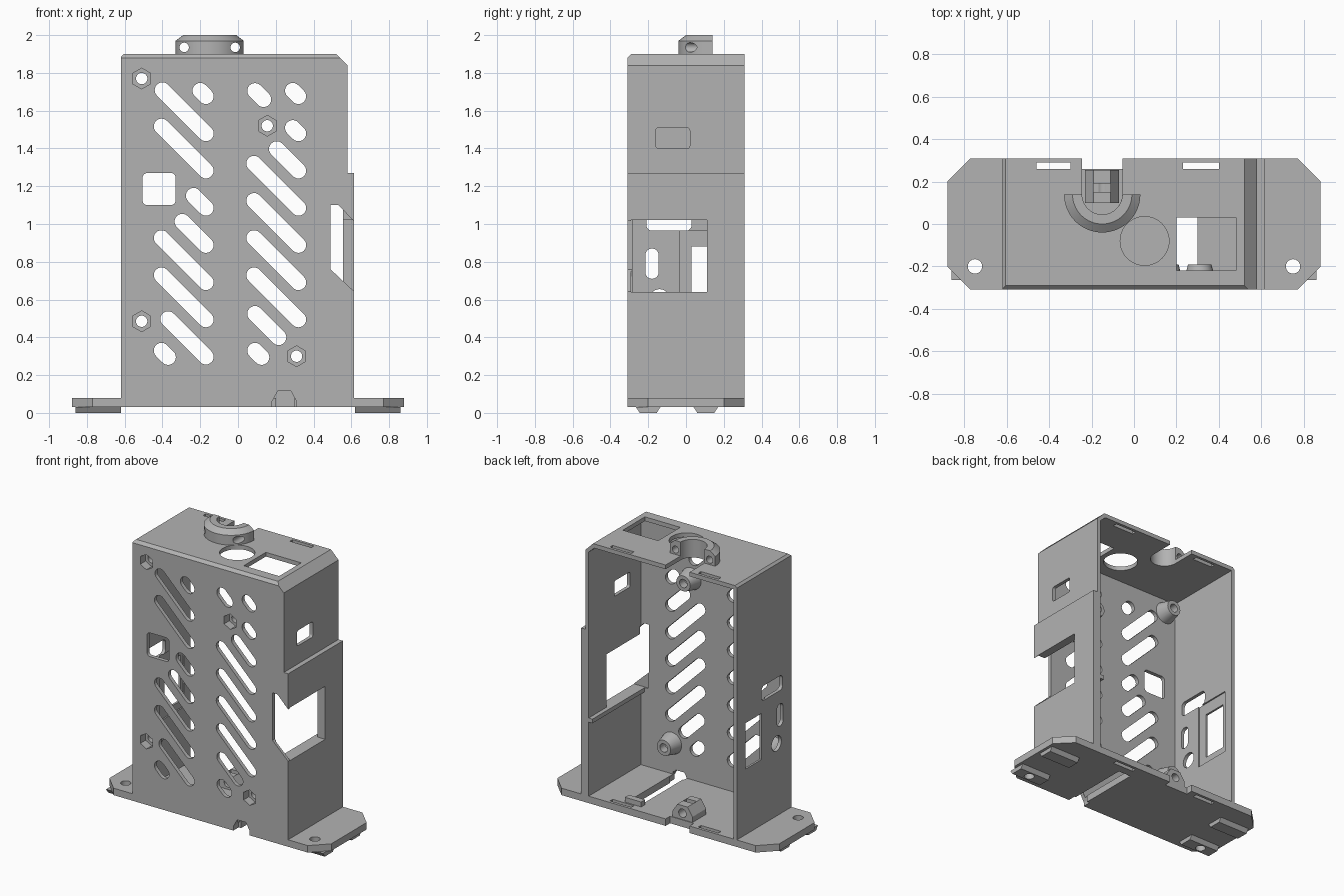
import bpy, bmesh, math
from mathutils import Vector, Matrix

if "Cube" in bpy.data.objects:
    bpy.data.objects.remove(bpy.data.objects["Cube"])

grey = bpy.data.materials.new("light grey plastic")
grey.use_nodes = True
COLOUR = (0.45, 0.45, 0.45, 1)
grey.diffuse_color = COLOUR
grey.node_tree.nodes["Principled BSDF"].inputs["Base Color"].default_value = COLOUR


def finish(name, bm):
    bmesh.ops.recalc_face_normals(bm, faces=bm.faces)
    mesh = bpy.data.meshes.new(name)
    bm.to_mesh(mesh)
    bm.free()
    mesh.materials.append(grey)
    obj = bpy.data.objects.new(name, mesh)
    bpy.context.scene.collection.objects.link(obj)
    return obj


def prism(name, points, axis, lo, hi):
    """Extrude a 2D outline along an axis; the outline uses the other two axes."""
    place = {"x": lambda a, b, c: (c, a, b),
             "y": lambda a, b, c: (a, c, b),
             "z": lambda a, b, c: (a, b, c)}[axis]
    bm = bmesh.new()
    face = bm.faces.new([bm.verts.new(place(a, b, lo)) for a, b in points])
    out = bmesh.ops.extrude_face_region(bm, geom=[face])
    verts = [g for g in out["geom"] if isinstance(g, bmesh.types.BMVert)]
    bmesh.ops.translate(bm, verts=verts, vec=place(0, 0, hi - lo))
    return finish(name, bm)


def rect(a0, a1, b0, b1):
    return [(a0, b0), (a1, b0), (a1, b1), (a0, b1)]


def arc(a, b, r, start, end, n):
    steps = [math.radians(start + (end - start) * i / n) for i in range(n + 1)]
    return [(a + r * math.cos(t), b + r * math.sin(t)) for t in steps]


def circle(a, b, r, n=32, start=0):
    return arc(a, b, r, start, start + 360, n)[:-1]


def rounded(a0, a1, b0, b1, r):
    return (arc(a1 - r, b1 - r, r, 0, 90, 6) + arc(a0 + r, b1 - r, r, 90, 180, 6)
            + arc(a0 + r, b0 + r, r, 180, 270, 6) + arc(a1 - r, b0 + r, r, 270, 360, 6))


def diagonal_slot(a, b, run, r=0.041):
    """Slot ending at (a, b) and rising to the left at 45 degrees."""
    return arc(a, b, r, -135, 45, 12) + arc(a - run, b + run, r, 45, 225, 12)


def boolean(obj, other, operation="DIFFERENCE"):
    mod = obj.modifiers.new("cut", "BOOLEAN")
    mod.operation, mod.solver, mod.object = operation, "EXACT", other
    graph = bpy.context.evaluated_depsgraph_get()
    mesh = bpy.data.meshes.new_from_object(obj.evaluated_get(graph))
    obj.modifiers.clear()
    obj.data = mesh
    bpy.data.objects.remove(other)


def cut(obj, points, axis, lo, hi):
    boolean(obj, prism("cutter", points, axis, lo, hi))


# Open-backed housing
housing = prism("housing", [(-0.62, 0.03), (0.615, 0.03), (0.615, 1.27), (0.58, 1.27),
                            (0.58, 1.84), (0.52, 1.9), (-0.605, 1.9), (-0.62, 1.885)],
                "y", -0.31, 0.31)
cut(housing, [(-0.595, 0.08), (0.555, 0.08), (0.555, 1.83), (0.51, 1.87), (-0.595, 1.87)],
    "y", -0.282, 0.5)
cut(housing, [(-0.35, 1.92), (-0.35, 1.84), (-0.27, 1.92)], "x", -1, 1)

# Stiffening pillars behind the front screws
FRONT = (-0.4, -0.2)
screws = [(-0.51, 1.77), (0.155, 1.52), (-0.51, 0.485), (0.31, 0.3)]
for i, (x, z) in enumerate(screws):
    bm = bmesh.new()
    bmesh.ops.create_cone(bm, cap_ends=True, segments=32, radius1=0.08, radius2=0.055, depth=0.1)
    bmesh.ops.transform(bm, verts=bm.verts, matrix=Matrix.Translation((x, -0.24, z))
                        @ Matrix.Rotation(-math.pi / 2, 4, "X"))
    boolean(housing, finish("screw_pillar", bm), "UNION")
    cut(housing, circle(x, z, 0.055, 6, 30), "y", -0.4, -0.25)
    cut(housing, circle(x, z, 0.03), "y", -0.4, 0)

# Diagonal vents
columns = {-0.17: [0.03, 0.23, 0.235, 0.065, 0.125, 0.235, 0.235, 0.2],
           0.32: [0.03, 0.03, 0.115, 0.235, 0.235, 0.235, 0.235]}
slots = [(x, 1.676 - 0.197 * k, run) for x, runs in columns.items()
         for k, run in enumerate(runs)]
slots += [(0.135, 1.66, 0.045), (0.215, 0.4, 0.125), (0.125, 0.295, 0.035), (-0.37, 0.295, 0.035)]
for slot in slots:
    cut(housing, diagonal_slot(*slot), "y", *FRONT)

# Front openings: square window, side wrap-around window, cable notch
cut(housing, rounded(-0.505, -0.33, 1.1, 1.27, 0.025), "y", *FRONT)
cut(housing, [(0.49, 1.1), (0.53, 1.1), (0.65, 0.98), (0.65, 0.61), (0.49, 0.76)],
    "y", -0.4, -0.27)
cut(housing, [(0.18, 0), (0.31, 0), (0.31, 0.06), (0.28, 0.115), (0.21, 0.115), (0.18, 0.06)],
    "y", -0.4, -0.25)

# Side openings
cut(housing, rect(-0.29, 0.11, 0.64, 1.02), "x", 0.5, 0.7)
cut(housing, rounded(-0.16, 0.02, 1.4, 1.51, 0.015), "x", 0.5, 0.7)
cut(housing, rect(-0.035, 0.24, 0.5, 0.965), "x", -0.605, -0.5)
for outline in (rounded(-0.21, 0.03, 0.965, 1.07, 0.03),
                rounded(-0.215, -0.145, 0.71, 0.87, 0.034),
                circle(-0.14, 0.6, 0.055),
                rect(0.03, 0.21, 0.55, 0.88)):
    cut(housing, outline, "x", -0.7, -0.5)

# Openings in the roof and floor
ROOF, FLOOR = (1.8, 2.1), (0, 0.1)
cut(housing, circle(0.05, -0.08, 0.115, 48), "z", *ROOF)
cut(housing, rect(0.2, 0.48, -0.22, 0.03), "z", *ROOF)
cut(housing, rect(0.2, 0.3, -0.29, 0.2), "z", *FLOOR)
cut(housing, arc(-0.15, 0.14, 0.095, 180, 360, 24) + [(-0.055, 0.4), (-0.245, 0.4)], "z", *ROOF)
cut(housing, rect(-0.245, -0.055, 0.26, 0.4), "z", *FLOOR)
for ends in ((-0.46, -0.3), (0.23, 0.4)):
    for level in (ROOF, FLOOR):
        cut(housing, rect(*ends, 0.26, 0.29), "z", *level)

# Ledge inside the window and lip behind the cable slot
prism("window_ledge", rect(0.525, 0.556, 0.61, 0.64), "y", -0.283, 0.31)
prism("cable_lip", rect(0.18, 0.31, 0.075, 0.115), "y", 0.205, 0.25)

# Half-ring clamp on the roof
bm = bmesh.new()
outline = [(0.095, 1.895), (0.18, 1.895), (0.18, 1.97), (0.14, 2.0), (0.095, 2.0)]
face = bm.faces.new([bm.verts.new((r - 0.15, 0.14, z)) for r, z in outline])
out = bmesh.ops.spin(bm, geom=[face, *face.edges, *face.verts], cent=(-0.15, 0.14, 0),
                     axis=(0, 0, -1), angle=math.pi, steps=32)
if not face.is_valid or all(len(e.link_faces) < 2 for e in face.edges):
    bmesh.ops.contextual_create(bm, geom=[e for e in bm.edges if e.is_boundary])
clamp = finish("clamp_ring", bm)
for side in (-1, 1):
    cut(clamp, circle(-0.15 + side * 0.135, 1.935, 0.025), "y", -0.2, 0.3)

# Screw block on the floor
block = prism("floor_screw_block", [(-0.23, 0.07), (-0.07, 0.07), (-0.07, 0.12),
                                    (-0.11, 0.18), (-0.19, 0.18), (-0.23, 0.12)],
              "y", 0.1, 0.255)
cut(block, circle(-0.15, 0.125, 0.03), "y", 0, 0.4)
cut(block, rect(-0.19, -0.11, 0.15, 0.19), "z", 0.1, 0.3)

# Mounting flanges with feet
for side, label in ((-1, "right"), (1, "left")):
    inner = 0.615 if side > 0 else 0.62
    outline = [(inner, -0.31), (0.77, -0.31), (0.88, -0.2), (0.88, 0.2), (0.77, 0.31), (inner, 0.31)]
    flange = prism(label + "_flange", [(side * x, y) for x, y in outline], "z", 0.03, 0.08)
    hole = circle(side * 0.75, -0.2, 0.034)
    cut(flange, hole, "z", 0, 0.2)
    for place, y in (("front", -0.2), ("back", 0.105)):
        ends = sorted((side * 0.62, side * 0.86))
        foot = prism(f"{label}_{place}_foot", [(y - 0.065, 0.031), (y - 0.045, 0),
                                               (y + 0.045, 0), (y + 0.065, 0.031)], "x", *ends)
        if place == "front":
            cut(foot, hole, "z", -0.1, 0.2)

# Smooth the round surfaces, keep the edges sharp
bpy.ops.object.select_all(action="DESELECT")
for obj in bpy.context.scene.objects:
    if obj.type == "MESH":
        obj.select_set(True)
        bpy.context.view_layer.objects.active = obj
bpy.ops.object.shade_smooth_by_angle(angle=math.radians(25))
